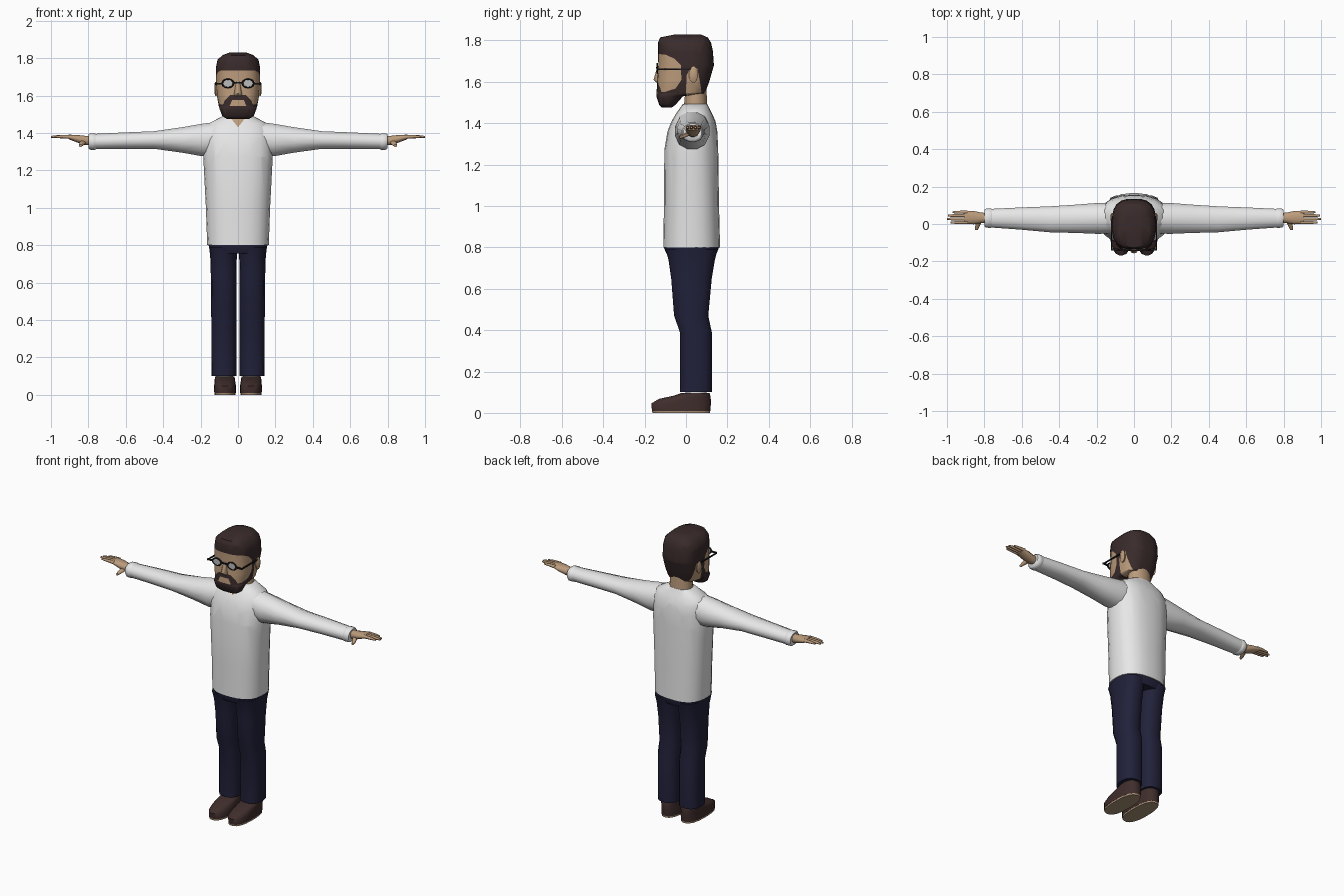
import bpy, bmesh, math
from mathutils import Vector

if "Cube" in bpy.data.objects:
    bpy.data.objects.remove(bpy.data.objects["Cube"])


def material(name, r, g, b):
    m = bpy.data.materials.new(name)
    m.diffuse_color = (r, g, b, 1)
    m.use_nodes = True
    m.node_tree.nodes["Principled BSDF"].inputs["Base Color"].default_value = m.diffuse_color
    return m


SKIN = material("skin", .50, .33, .20)
HAIR = material("dark brown hair", .042, .024, .024)
SHIRT = material("white shirt", .80, .80, .80)
PANTS = material("navy trousers", .015, .015, .042)
SHOE = material("brown leather", .050, .027, .025)
SOLE = material("tan sole", .40, .28, .18)
FRAME = material("black frame", .012, .010, .012)
LENS = material("grey lens", .50, .50, .50)


def finish(ob, mats, mirror, angle=50):
    for m in mats:
        ob.data.materials.append(m)
    bpy.ops.object.select_all(action='DESELECT')
    ob.select_set(True)
    bpy.context.view_layer.objects.active = ob
    bpy.ops.object.shade_smooth_by_angle(angle=math.radians(angle))
    if mirror:
        ob.modifiers.new("mirror", 'MIRROR')
    return ob


def inside(p, poly):
    hit = False
    for (a, b), (c, d) in zip(poly, poly[1:] + poly[:1]):
        if (b > p[1]) != (d > p[1]) and p[0] < (c - a) * (p[1] - b) / (d - b) + a:
            hit = not hit
    return hit


def paint(bm, areas):
    """Cut polygon outlines into the mesh and colour what lies inside.
    Each area: horizontal axis (0 front, 1 side), outline, test, material."""
    for ax, poly, test, idx in areas:
        for p, q in zip(poly, poly[1:] + poly[:1]):
            co, no = Vector((0, 0, p[1])), Vector((0, 0, p[0] - q[0]))
            co[ax], no[ax] = p[0], q[1] - p[1]
            bmesh.ops.bisect_plane(bm, geom=bm.verts[:] + bm.edges[:] + bm.faces[:],
                                   dist=1e-5, plane_co=co, plane_no=no)
    for ax, poly, test, idx in areas:
        for f in bm.faces:
            c = f.calc_center_median()
            if test(c) and inside((c[ax], c.z), poly):
                f.material_index = idx


def loft(name, axis, rings, mats, n=2.0, sides=16, mirror=False, areas=None):
    """Skin superellipse rings; ring = position, then low/high on the two other axes."""
    bm = bmesh.new()
    others = [i for i in range(3) if i != axis]
    loops = []
    for t, a0, a1, b0, b1 in rings:
        loop = []
        for k in range(sides):
            w = 2 * math.pi * (k + .5) / sides
            c, s = math.cos(w), math.sin(w)
            r = (abs(c) ** n + abs(s) ** n) ** (-1 / n)
            v = Vector((t, t, t))
            v[others[0]] = (a0 + a1) / 2 + (a1 - a0) / 2 * r * c
            v[others[1]] = (b0 + b1) / 2 + (b1 - b0) / 2 * r * s
            loop.append(bm.verts.new(v))
        loops.append(loop)
    for lo, hi in zip(loops, loops[1:]):
        for k in range(sides):
            j = (k + 1) % sides
            bm.faces.new((lo[k], lo[j], hi[j], hi[k]))
    bm.faces.new(loops[0])
    bm.faces.new(loops[-1])
    bmesh.ops.recalc_face_normals(bm, faces=bm.faces[:])
    if areas:
        paint(bm, areas)
    me = bpy.data.meshes.new(name)
    bm.to_mesh(me)
    bm.free()
    ob = bpy.data.objects.new(name, me)
    bpy.context.collection.objects.link(ob)
    return finish(ob, mats, mirror)


def box(name, x0, x1, y0, y1, z0, z1, mat, mirror=False):
    bpy.ops.mesh.primitive_cube_add(size=1, location=((x0 + x1) / 2, (y0 + y1) / 2, (z0 + z1) / 2))
    ob = bpy.context.object
    ob.name = name
    ob.scale = (x1 - x0, y1 - y0, z1 - z0)
    bpy.ops.object.transform_apply(location=True, rotation=True, scale=True)
    return finish(ob, [mat], mirror, 30)


def upright(rows):
    """Rings centred on x = 0: z, half width, y front, y back."""
    return [(z, -w, w, f, b) for z, w, f, b in rows]


front = lambda c: c.y < 0

# Shirt body, with the open neck cut into the chest
loft("shirt_body", 2, upright([
    (.80, .165, -.11, .165), (1.0, .172, -.107, .160), (1.27, .186, -.105, .156),
    (1.36, .185, -.09, .152), (1.41, .178, -.07, .143), (1.45, .160, -.046, .125),
    (1.475, .110, -.028, .112), (1.492, .078, -.016, .104)]),
    [SHIRT, SKIN], n=2.5, sides=24,
    areas=[(0, [(-.055, 1.50), (.055, 1.50), (0, 1.43)], front, 1)])

# Sleeves and cuffs
loft("sleeves", 0, [
    (.09, -.05, .115, 1.28, 1.465), (.19, -.055, .115, 1.273, 1.451), (.30, -.05, .106, 1.293, 1.432),
    (.45, -.046, .096, 1.314, 1.41), (.60, -.032, .09, 1.314, 1.404), (.765, -.02, .082, 1.312, 1.396)],
    [SHIRT], n=2.2, sides=12, mirror=True)
loft("cuffs", 0, [
    (.755, -.016, .078, 1.315, 1.393), (.765, -.022, .085, 1.308, 1.399),
    (.79, -.021, .084, 1.309, 1.399), (.80, -.014, .077, 1.318, 1.393)],
    [SHIRT], n=2.2, sides=12, mirror=True)

# Hands: palm, four fingers, thumb
loft("palms", 0, [
    (.78, .008, .058, 1.333, 1.385), (.82, .004, .062, 1.335, 1.385),
    (.855, -.002, .07, 1.347, 1.389), (.905, -.001, .072, 1.366, 1.391)],
    [SKIN], n=2.5, sides=12, mirror=True)
for i, (y, tip) in enumerate([(.008, .98), (.027, 1.0), (.045, .995), (.063, .97)]):
    loft("fingers_%d" % (i + 1), 0, [
        (.89, y - .009, y + .009, 1.368, 1.390), (tip - .03, y - .008, y + .008, 1.372, 1.388),
        (tip, y - .005, y + .005, 1.374, 1.384)], [SKIN], n=2.5, sides=8, mirror=True)
loft("thumbs", 1, [
    (.015, .81, .845, 1.338, 1.365), (-.012, .825, .85, 1.328, 1.35), (-.032, .834, .85, 1.324, 1.339)],
    [SKIN], sides=8, mirror=True)

# Trousers: seat and two legs with bent knees
loft("trouser_seat", 2, upright([
    (.755, .148, -.088, .142), (.80, .158, -.108, .160), (.83, .155, -.10, .15)]),
    [PANTS], n=2.6, sides=24)
loft("trouser_legs", 2, [
    (.10, .009, .142, -.03, .125), (.39, .009, .143, -.03, .125), (.47, .009, .144, -.058, .108),
    (.65, .008, .146, -.072, .125), (.74, .006, .149, -.085, .140), (.79, .005, .155, -.10, .153)],
    [PANTS], n=2.7, sides=16, mirror=True)

# Feet: socks, shoes, soles
loft("socks", 2, [(.08, .025, .12, -.005, .10), (.125, .025, .12, -.005, .10)],
     [SHIRT], sides=12, mirror=True)
loft("shoe_uppers", 2, [
    (.010, .011, .127, -.165, .118), (.046, .010, .128, -.168, .121), (.068, .014, .126, -.13, .120),
    (.083, .016, .125, -.06, .118), (.097, .019, .122, -.02, .114)],
    [SHOE], n=2.6, sides=20, mirror=True)
loft("soles", 2, [(0, .013, .125, -.163, .117), (.012, .012, .126, -.165, .118)],
     [SOLE], n=2.6, sides=20, mirror=True)

# Neck
loft("neck", 2, upright([(1.43, .075, -.02, .105), (1.49, .072, -.01, .103), (1.60, .068, .0, .098)]),
     [SKIN], n=2.2, sides=16)

# Head: hair and beard, with the face and the area around the ears cut in
cheeks = [(-.17, 1.737), (-.10, 1.732), (-.055, 1.712), (-.025, 1.68), (-.022, 1.61),
          (-.05, 1.568), (-.10, 1.552), (-.17, 1.552)]
ear_area = [(.0, 1.53), (.002, 1.63), (.02, 1.665), (.055, 1.665), (.066, 1.61), (.078, 1.53)]
moustache = [(-.085, 1.54), (-.07, 1.575), (-.04, 1.603), (.04, 1.603), (.07, 1.575), (.085, 1.54)]
mouth = [(-.046, 1.543), (-.03, 1.577), (.03, 1.577), (.046, 1.543)]
loft("head", 2, upright([
    (1.475, .060, -.115, -.07), (1.49, .084, -.130, -.05), (1.53, .099, -.143, -.015),
    (1.545, .103, -.143, .092), (1.60, .113, -.139, .112), (1.68, .118, -.134, .135),
    (1.75, .118, -.135, .130), (1.79, .110, -.135, .121), (1.815, .084, -.125, .105),
    (1.83, .045, -.05, .07)]),
    [HAIR, SKIN], n=2.9, sides=28, areas=[
        (1, cheeks, lambda c: True, 1),
        (1, ear_area, lambda c: abs(c.x) > .06, 1),
        (0, moustache, lambda c: c.y < -.06, 0),
        (0, mouth, lambda c: c.y < -.06, 1)])

# Ears and nose
loft("ears", 0, [(.108, .016, .052, 1.60, 1.67), (.120, .014, .058, 1.595, 1.675), (.126, .02, .05, 1.61, 1.665)],
     [SKIN], sides=12, mirror=True)
loft("nose", 2, upright([(1.597, .020, -.145, -.12), (1.610, .022, -.157, -.12), (1.675, .010, -.138, -.12)]),
     [SKIN], sides=10)

# Glasses: rims, lenses, bridge, hinges, side arms
bpy.ops.mesh.primitive_torus_add(location=(.054, -.139, 1.665), rotation=(math.pi / 2, 0, 0),
                                 major_segments=12, minor_segments=6, major_radius=.03, minor_radius=.0055)
rims = bpy.context.object
rims.name = "glasses_rims"
rims.scale = (1, .75, 1)
bpy.ops.object.transform_apply(location=True, rotation=True, scale=True)
finish(rims, [FRAME], True)
loft("lenses", 1, [(-.141, .024, .084, 1.643, 1.687), (-.137, .024, .084, 1.643, 1.687)],
     [LENS], sides=12, mirror=True)
box("glasses_bridge", -.026, .026, -.144, -.135, 1.664, 1.672, FRAME)
box("glasses_hinges", .084, .123, -.142, -.132, 1.660, 1.668, FRAME, True)
box("glasses_arms", .117, .123, -.14, .03, 1.657, 1.665, FRAME, True)
